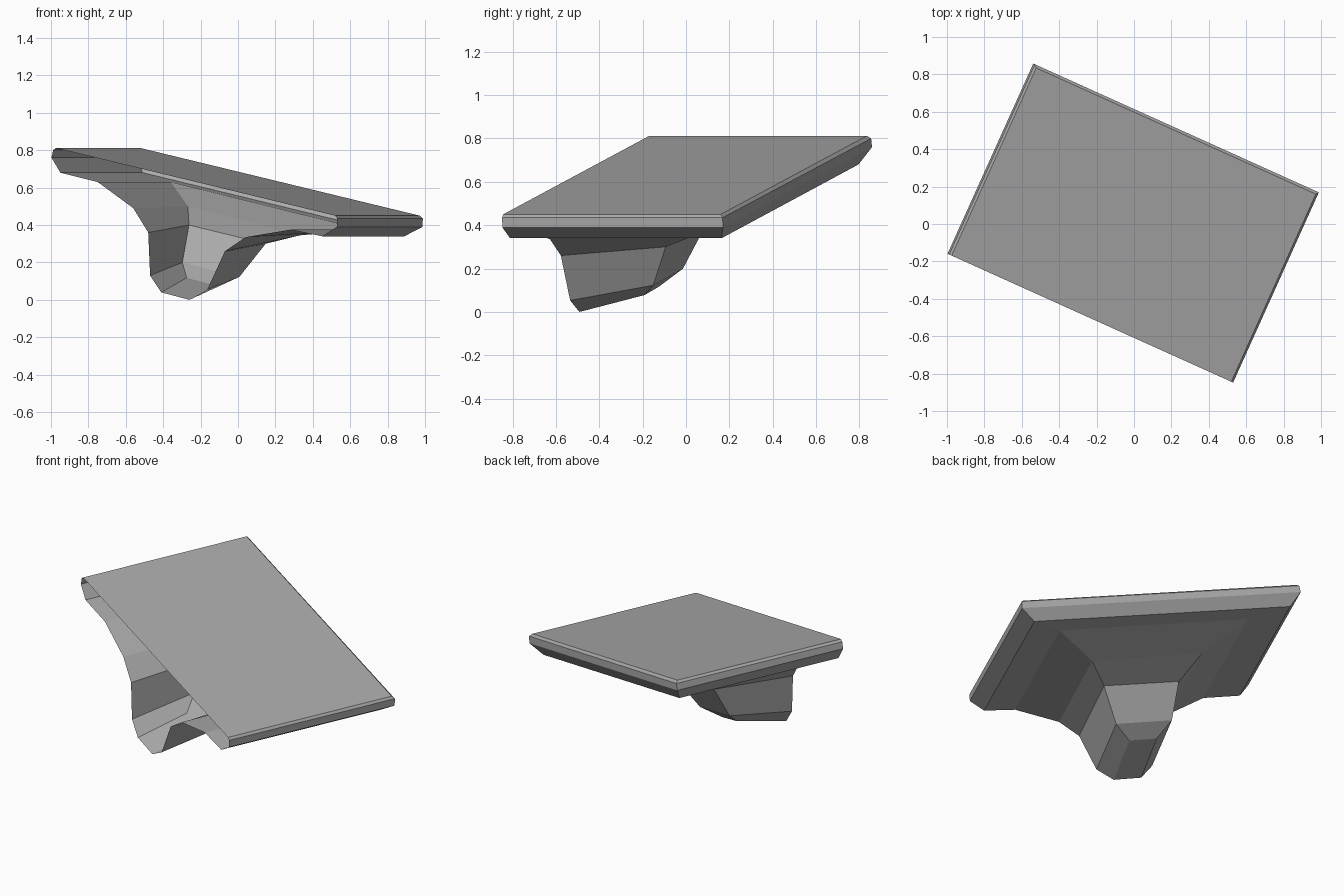
import bpy
from mathutils import Vector

cube = bpy.data.objects.get("Cube")
if cube:
    bpy.data.objects.remove(cube)

GREY = (0.4, 0.4, 0.4, 1.0)
mat = bpy.data.materials.new("plain grey")
mat.use_nodes = True
mat.diffuse_color = GREY
mat.node_tree.nodes["Principled BSDF"].inputs["Base Color"].default_value = GREY

# The body is turned in plan: the open front runs along a sloping line
DEPTH_DIR = Vector((0.411, 0.912, 0))


def front_point(x, z):
    return Vector((x, -0.16 - 0.451 * (x + 0.995), z))


def section(left, right, depth, lift=0.0):
    """Three-sided outline, open at the front: left, back, right."""
    back = DEPTH_DIR * depth + Vector((0, 0, lift))
    lf, rf = front_point(*left), front_point(*right)
    return [lf, lf + back, rf + back, rf]


def loft(name, sections, cap_top=False, cap_bottom=False):
    verts = [p for s in sections for p in s]
    faces = []
    for i in range(len(sections) - 1):
        a, b = 4 * i, 4 * i + 4
        faces += [(a + k, a + k + 1, b + k + 1, b + k) for k in range(3)]
    if cap_top:
        faces.append((3, 2, 1, 0))
    if cap_bottom:
        n = len(verts) - 4
        faces.append((n, n + 1, n + 2, n + 3))
    mesh = bpy.data.meshes.new(name)
    mesh.from_pydata(verts, [], faces)
    mesh.materials.append(mat)
    obj = bpy.data.objects.new(name, mesh)
    bpy.context.collection.objects.link(obj)
    return obj


# Sloping slab with a bevelled rim
rim_bottom = section((-0.95, 0.68), (0.45, 0.34), 1.07)
loft("sloping_top", [
    section((-0.975, 0.812), (0.52, 0.45), 1.1),
    section((-0.988, 0.80), (0.53, 0.435), 1.115),
    section((-0.997, 0.76), (0.528, 0.39), 1.115),
    rim_bottom,
], cap_top=True)

# Hollow support narrowing down to the foot
loft("hollow_support", [
    rim_bottom,
    section((-0.75, 0.63), (0.28, 0.375), 0.95),
    section((-0.56, 0.49), (0.04, 0.335), 0.71, 0.01),
    section((-0.48, 0.36), (-0.07, 0.26), 0.53, 0.04),
    section((-0.47, 0.13), (-0.165, 0.053), 0.42, 0.07),
    section((-0.41, 0.04), (-0.26, 0.0), 0.33, 0.078),
], cap_bottom=True)
